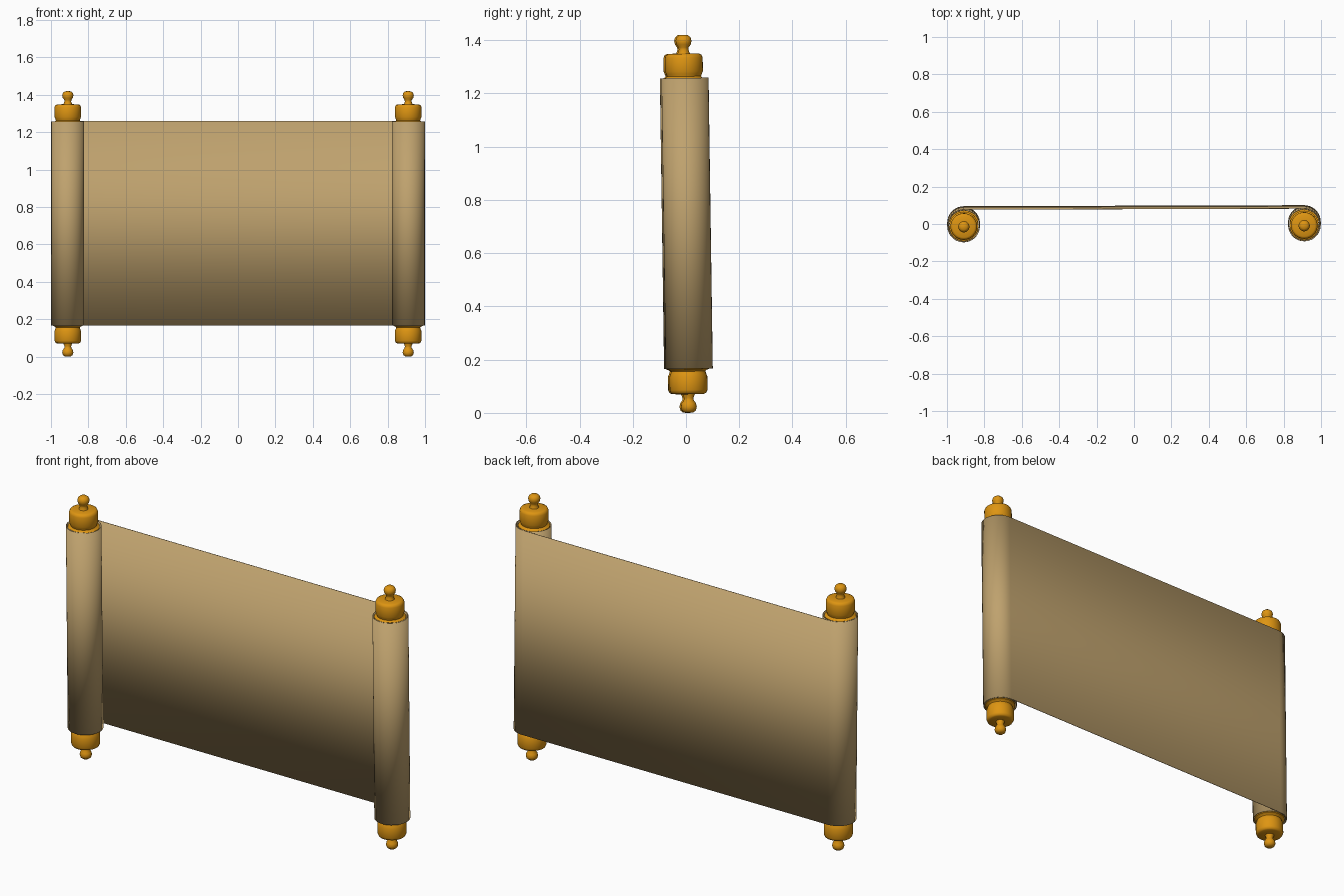
import bpy, bmesh, math
from mathutils import Matrix, Vector

if "Cube" in bpy.data.objects:
    bpy.data.objects.remove(bpy.data.objects["Cube"])

H = 1.42            # total height
MID = H / 2
ROD_X = 0.91        # distance of each roller from the centre
R_OUT = 0.0885      # outer radius of the rolled sheet
Z0, Z1 = 0.166, 1.258   # sheet bottom and top

# The whole scroll leans back to front and is turned very slightly
POSE = (Matrix.Translation((0, 0, MID)) @ Matrix.Rotation(0.003, 4, 'Z')
        @ Matrix.Rotation(0.0145, 4, 'X') @ Matrix.Translation((0, 0, -MID)))


def material(name, rgb):
    m = bpy.data.materials.new(name)
    m.diffuse_color = (*rgb, 1)
    m.use_nodes = True
    m.node_tree.nodes["Principled BSDF"].inputs["Base Color"].default_value = m.diffuse_color
    return m


PAPER = material("tan parchment", (0.52, 0.36, 0.155))
GOLD = material("golden orange", (0.73, 0.30, 0.006))


def finish(name, bm, mat, angle):
    bm.transform(POSE)
    me = bpy.data.meshes.new(name)
    bm.to_mesh(me)
    bm.free()
    me.materials.append(mat)
    ob = bpy.data.objects.new(name, me)
    bpy.context.collection.objects.link(ob)
    bpy.ops.object.select_all(action='DESELECT')
    ob.select_set(True)
    bpy.context.view_layer.objects.active = ob
    bpy.ops.object.shade_smooth_by_angle(angle=math.radians(angle))
    return ob


# Turned roller: half profile (radius, height) from the foot, mirrored to the top
half = [(0.0, 0.0), (0.016, 0.001), (0.026, 0.009), (0.030, 0.022), (0.027, 0.036),
        (0.019, 0.047), (0.018, 0.056), (0.023, 0.070), (0.058, 0.071), (0.066, 0.075),
        (0.071, 0.086), (0.071, 0.137), (0.067, 0.147), (0.064, 0.156),
        (0.069, 0.161), (0.078, 0.165), (0.078, 0.180), (0.05, 0.180)]
profile = half + [(r, H - z) for r, z in reversed(half)]


def roller(name, x):
    bm = bmesh.new()
    vs = [bm.verts.new((r, 0, z)) for r, z in profile]
    es = [bm.edges.new(p) for p in zip(vs, vs[1:])]
    bmesh.ops.spin(bm, geom=vs + es, cent=(0, 0, 0), axis=(0, 0, 1),
                   angle=2 * math.pi, steps=36, use_duplicate=False)
    bmesh.ops.remove_doubles(bm, verts=bm.verts[:], dist=1e-5)
    bmesh.ops.recalc_face_normals(bm, faces=bm.faces[:])
    bm.transform(Matrix.Translation((x, -0.002, 0)))
    finish(name, bm, GOLD, 40)


roller("left_roller", -ROD_X)
roller("right_roller", ROD_X)

# Sheet path: spiral inwards at each end, joined by the flat stretch at the back
TURNS, STEPS = 1.6, 58
right = []
for i in range(STEPS + 1):
    t = TURNS * i / STEPS
    a = math.pi / 2 - 2 * math.pi * t
    r = R_OUT - 0.005 * t
    right.append((ROD_X + r * math.cos(a), r * math.sin(a)))
path = [(-x, y) for x, y in reversed(right)] + right

bm = bmesh.new()
low = [bm.verts.new((x, y, Z0)) for x, y in path]
high = [bm.verts.new((x, y, Z1)) for x, y in path]
for i in range(len(path) - 1):
    bm.faces.new((low[i], low[i + 1], high[i + 1], high[i]))
sheet = finish("parchment_sheet", bm, PAPER, 40)
thick = sheet.modifiers.new("thickness", 'SOLIDIFY')
thick.thickness = 0.003
thick.offset = 0
